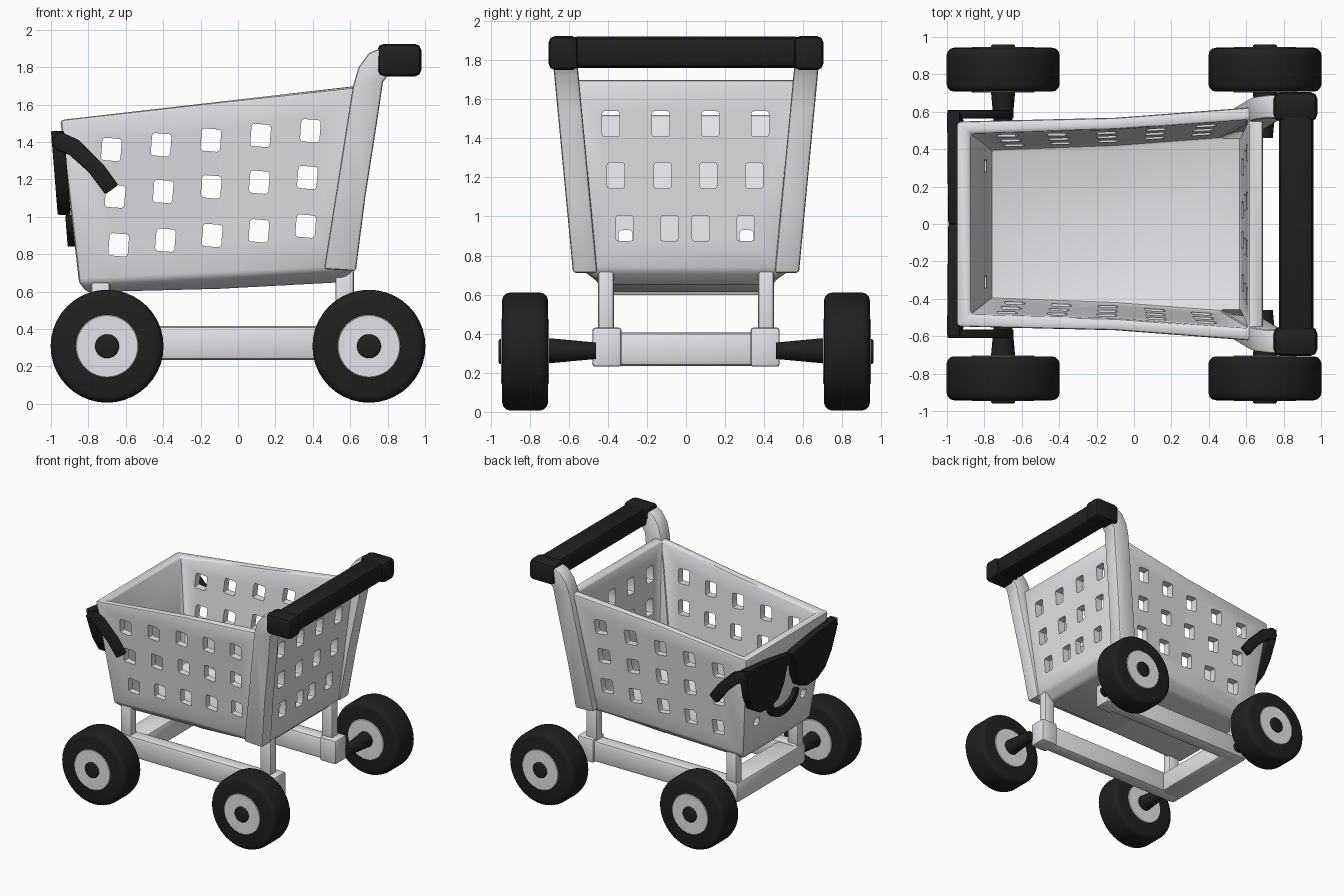
import bpy, bmesh, math
from mathutils import Matrix, Vector

if "Cube" in bpy.data.objects:
    bpy.data.objects.remove(bpy.data.objects["Cube"], do_unlink=True)


def material(name, rgb):
    m = bpy.data.materials.new(name)
    m.use_nodes = True
    m.diffuse_color = (*rgb, 1)
    node = next(n for n in m.node_tree.nodes if n.type == 'BSDF_PRINCIPLED')
    node.inputs["Base Color"].default_value = (*rgb, 1)
    node.inputs["Roughness"].default_value = 0.6
    return m


GREY = material("light_grey", (0.81, 0.795, 0.83))
BLACK = material("black", (0.014, 0.014, 0.014))


def finish(name, bm, mat, bevel=0.0, segments=2, cutter=None):
    """Turn a bmesh into an object with rounded edges and optional cut-outs."""
    bmesh.ops.recalc_face_normals(bm, faces=bm.faces)
    mesh = bpy.data.meshes.new(name)
    bm.to_mesh(mesh)
    bm.free()
    obj = bpy.data.objects.new(name, mesh)
    bpy.context.collection.objects.link(obj)
    if bevel:
        mod = obj.modifiers.new("round", 'BEVEL')
        mod.width, mod.segments = bevel, segments
        mod.limit_method, mod.angle_limit = 'ANGLE', math.radians(35)
    if cutter:
        mod = obj.modifiers.new("holes", 'BOOLEAN')
        mod.operation, mod.solver, mod.object = 'DIFFERENCE', 'EXACT', cutter
    graph = bpy.context.evaluated_depsgraph_get()
    obj.data = bpy.data.meshes.new_from_object(obj.evaluated_get(graph))
    obj.modifiers.clear()
    obj.data.materials.clear()
    obj.data.materials.append(mat)
    bpy.ops.object.select_all(action='DESELECT')
    obj.select_set(True)
    bpy.context.view_layer.objects.active = obj
    bpy.ops.object.shade_smooth_by_angle(angle=math.radians(35))
    return obj


def add_box(bm, lo, hi, tilt=0.0):
    lo, hi = Vector(lo), Vector(hi)
    mat = (Matrix.Translation((lo + hi) / 2) @ Matrix.Rotation(tilt, 4, 'Y')
           @ Matrix.Diagonal((*(hi - lo), 1)))
    bmesh.ops.create_cube(bm, size=1, matrix=mat)


def box(name, lo, hi, mat, bevel=0.015):
    bm = bmesh.new()
    add_box(bm, lo, hi)
    return finish(name, bm, mat, bevel)


def prism(name, points, place, mat, bevel=0.0):
    """Extrude a 2D outline; place(a, b, t) gives the position at t = 0 or 1."""
    bm = bmesh.new()
    rings = [[bm.verts.new(place(a, b, t)) for a, b in points] for t in (0, 1)]
    for ring in rings:
        bm.faces.new(ring)
    n = len(points)
    for i in range(n):
        j = (i + 1) % n
        bm.faces.new((rings[0][i], rings[0][j], rings[1][j], rings[1][i]))
    return finish(name, bm, mat, bevel)


def cylinder(name, centre, r1, r2, depth, mat, bevel=0.0, segments=3):
    bm = bmesh.new()
    bmesh.ops.create_cone(bm, cap_ends=True, segments=40, radius1=r1, radius2=r2, depth=depth,
                          matrix=Matrix.Translation(centre) @ Matrix.Rotation(-math.pi / 2, 4, 'X'))
    return finish(name, bm, mat, bevel, segments)


# Cutters for the lattice holes
bm = bmesh.new()
for z0, pitch, mid in ((0.9, 0.25, -0.138), (1.16, 0.257, -0.143), (1.41, 0.266, -0.145)):
    for i in range(-2, 3):
        x, z = mid + i * pitch, z0 + 0.025 * i
        add_box(bm, (x - 0.052, -1, z - 0.06), (x + 0.052, 1, z + 0.06), 0.08)
for z, spots in ((0.94, (-0.315, -0.085, 0.075, 0.305)),
                 (1.21, (-0.36, -0.12, 0.115, 0.35)),
                 (1.475, (-0.385, -0.13, 0.125, 0.38))):
    for y in spots:
        add_box(bm, (0.35, y - 0.045, z - 0.066), (1, y + 0.045, z + 0.066))
for y in (-0.31, 0.31):
    add_box(bm, (-1.1, y - 0.035, 0.865), (-0.65, y + 0.035, 0.93))
cutter = finish("hole_cutters", bm, GREY, 0.015)
cutter.hide_render = True

# Basket: tapered open shell with a chamfered base, each ring listed front to back
rings = (
    ((-0.81, 0.39, 0.597), (-0.1, 0.39, 0.615), (0.55, 0.4, 0.65)),
    ((-0.85, 0.45, 0.65), (-0.1, 0.475, 0.685), (0.62, 0.53, 0.72)),
    ((-0.95, 0.55, 1.52), (-0.1, 0.57, 1.615), (0.69, 0.63, 1.7)),
    ((-0.875, 0.485, 1.52), (-0.1, 0.505, 1.615), (0.615, 0.56, 1.7)),
    ((-0.765, 0.4, 0.68), (-0.1, 0.425, 0.7), (0.57, 0.475, 0.73)),
)
bm = bmesh.new()
loops = []
for ring in rings:
    right = [bm.verts.new((x, -y, z)) for x, y, z in ring]
    left = [bm.verts.new((x, y, z)) for x, y, z in reversed(ring)]
    loops.append(right + left)
for low, high in zip(loops, loops[1:]):
    for i in range(6):
        j = (i + 1) % 6
        bm.faces.new((low[i], low[j], high[j], high[i]))
for ring in (loops[0], loops[-1]):
    bm.faces.new((ring[0], ring[1], ring[4], ring[5]))
    bm.faces.new((ring[1], ring[2], ring[3], ring[4]))
finish("basket", bm, GREY, 0.02, 2, cutter)
bpy.data.objects.remove(cutter, do_unlink=True)

# Outlines used on both sides
post_outline = ((0.46, 0.72), (0.63, 0.71), (0.68, 1.1), (0.75, 1.55), (0.775, 1.72), (0.82, 1.78),
                (0.82, 1.88), (0.77, 1.905), (0.7, 1.875), (0.645, 1.8), (0.615, 1.7))
temple_outline = ((-1, 1.4), (-0.96, 1.46), (-0.85, 1.41), (-0.72, 1.28), (-0.64, 1.17),
                  (-0.71, 1.12), (-0.8, 1.24), (-0.9, 1.33), (-0.97, 1.36))
lens_outline = ((0, 1.38), (0.3, 1.43), (0.6, 1.46), (0.6, 1.36), (0.55, 1.2), (0.48, 1.08),
                (0.38, 1.02), (0.25, 1.01), (0.14, 1.05), (0.08, 1.16), (0.05, 1.29), (0, 1.32))


def face_x(z, t):
    """Depth of something lying on the slanted front panel."""
    return -1 + (1.46 - z) * 0.08 + t * 0.07


for side, s in (("left", 1), ("right", -1)):
    # Corner posts, handle grips and sunglasses
    prism("corner_post_" + side, post_outline,
          lambda x, z, t: (x, s * (0.58 + 0.095 * (z - 0.72) - 0.125 * t), z), GREY, 0.015)
    box("handle_end_" + side, (0.745, min(s * 0.55, s * 0.705), 1.75),
        (0.98, max(s * 0.55, s * 0.705), 1.925), BLACK, 0.035)
    prism("glasses_temple_" + side, temple_outline,
          lambda x, z, t: (x, s * (0.61 - 0.045 * t), z), BLACK, 0.008)
    prism("glasses_lens_" + side, lens_outline,
          lambda y, z, t: (face_x(z, t), s * y, z), BLACK, 0.008)

    # Chassis rails and uprights
    ys = sorted((s * 0.345, s * 0.465))
    box("side_rail_" + side, (-0.78, ys[0], 0.235), (0.62, ys[1], 0.415), GREY, 0.025)
    ys = sorted((s * 0.33, s * 0.48))
    box("rear_block_" + side, (0.53, ys[0], 0.23), (0.68, ys[1], 0.43), GREY)
    for end, x, top in (("front", -0.735, 0.65), ("rear", 0.57, 0.72)):
        ys = sorted((s * 0.37, s * 0.45))
        box(f"{end}_upright_{side}", (x - 0.05, ys[0], 0.36), (x + 0.05, ys[1], top), GREY)

    # Wheels with hubs and axles
    for end, x in (("front", -0.7), ("rear", 0.7)):
        tag = f"{end}_{side}"
        cylinder("tyre_" + tag, (x, s * 0.825, 0.308), 0.302, 0.302, 0.235, BLACK, 0.04)
        cylinder("hub_" + tag, (x, s * 0.825, 0.308), 0.168, 0.168, 0.244, GREY, 0.004, 1)
        cylinder("axle_cap_" + tag, (x, s * 0.88, 0.308), 0.064, 0.064, 0.16, BLACK, 0.01)
        r = (0.042, 0.066) if s > 0 else (0.066, 0.042)
        cylinder("axle_" + tag, (x, s * 0.59, 0.312), *r, 0.26, BLACK)

box("front_crossbar", (-0.8, -0.46, 0.235), (-0.6, 0.46, 0.405), GREY, 0.025)
box("handle_bar", (0.775, -0.6, 1.762), (0.96, 0.6, 1.922), BLACK, 0.04)

# Smile below the glasses
arc = [math.pi * (1 + i / 14) for i in range(15)]
smile = [(0.2 * math.cos(a), 1.0 + 0.16 * math.sin(a)) for a in arc]
smile += [(0.15 * math.cos(a), 1.01 + 0.1 * math.sin(a)) for a in reversed(arc)]
prism("smile", smile, lambda y, z, t: (face_x(z, t) + 0.04, y, z), BLACK, 0.005)
